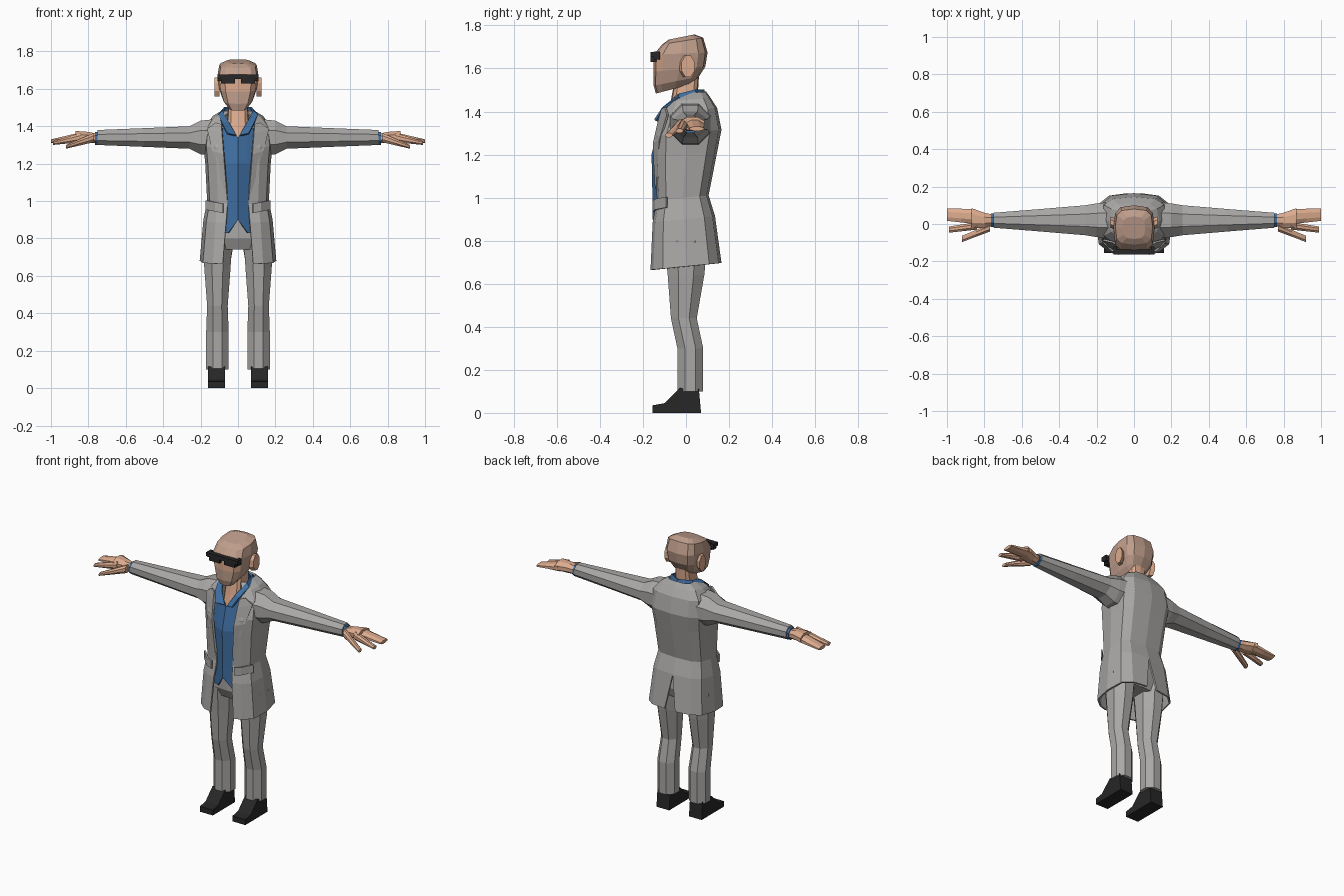
import bpy
import bmesh
from math import sin, cos, pi, copysign

cube = bpy.data.objects.get("Cube")
if cube:
    bpy.data.objects.remove(cube, do_unlink=True)


def material(name, *colour):
    mat = bpy.data.materials.new(name)
    mat.use_nodes = True
    mat.diffuse_color = (*colour, 1)
    shader = mat.node_tree.nodes["Principled BSDF"]
    shader.inputs["Base Color"].default_value = (*colour, 1)
    return mat


suit = material("suit grey", .4, .39, .38)
blue = material("shirt blue", .05, .16, .36)
skin = material("skin", .72, .41, .27)
scalp = material("shaved skin", .52, .34, .26)
black = material("black", .02, .02, .02)


def sheet(name, rows, mat, closed=False, caps=False, thickness=0):
    """Skin a grid of points and mirror it to the other side of the body."""
    bm = bmesh.new()
    grid = [[bm.verts.new(point) for point in row] for row in rows]
    count = len(grid[0])
    for lower, upper in zip(grid, grid[1:]):
        for i in range(count if closed else count - 1):
            following = (i + 1) % count
            bm.faces.new((lower[i], lower[following], upper[following], upper[i]))
    if caps:
        bm.faces.new(grid[0])
        bm.faces.new(grid[-1])
    bmesh.ops.recalc_face_normals(bm, faces=bm.faces)
    mesh = bpy.data.meshes.new(name)
    bm.to_mesh(mesh)
    bm.free()
    mesh.materials.append(mat)
    obj = bpy.data.objects.new(name, mesh)
    bpy.context.collection.objects.link(obj)
    obj.modifiers.new("Mirror", "MIRROR")
    if thickness:
        solidify = obj.modifiers.new("Solidify", "SOLIDIFY")
        solidify.thickness = thickness
        solidify.offset = 0
    return obj


def squared(value):
    """Push a circle coordinate out towards a rounded box."""
    return copysign(abs(value) ** .6, value)


def half_ring(z, width, front, back, slope=0):
    """Half of a body cross-section, from centre front to centre back."""
    middle, radius = (front + back) / 2, (back - front) / 2
    ring = []
    for step in range(7):
        angle = pi * step / 6
        y = middle - radius * squared(cos(angle))
        ring.append((width * squared(sin(angle)), y, z + slope * y))
    return ring


def limb(name, axis, levels, mat, sides=8):
    """Faceted tube; each level is position, centre pair and radius pair."""
    rows = []
    reach = 1 / cos(pi / sides)
    for along, a, b, radius_a, radius_b in levels:
        row = []
        for step in range(sides):
            angle = (step + .5) * 2 * pi / sides
            u = a + radius_a * reach * cos(angle)
            v = b + radius_b * reach * sin(angle)
            row.append((u, v, along) if axis == "z" else (along, u, v))
        rows.append(row)
    return sheet(name, rows, mat, closed=True, caps=True)


def front_edge(z):
    return .055 + .08 * abs(z - 1)


# Jacket, open at the front, with a vent at the back
jacket_rows = []
for z, width, front, back in (
        (.68, .2, -.16, .16), (.9, .18, -.15, .13), (1, .16, -.13, .1),
        (1.2, .17, -.14, .14), (1.3, .18, -.14, .16), (1.4, .17, -.1, .14),
        (1.45, .13, -.07, .11), (1.48, .08, -.04, .09)):
    row = half_ring(z, width, front, back, slope=.1)
    row[0] = (min(front_edge(z), width * .6), *row[0][1:])
    row[-1] = (max(0, .9 - z) / 6, *row[-1][1:])
    jacket_rows.append(row)
sheet("jacket", jacket_rows, suit, thickness=.01)

# Lapels and pocket flaps
lapel_rows = []
for z, y, width in ((1.04, -.14, .01), (1.25, -.15, .06),
                    (1.36, -.125, .08), (1.41, -.11, .03)):
    x = front_edge(z)
    lapel_rows.append([(x, y, z), (x + width, y + width / 2, z + width * .3)])
sheet("lapels", lapel_rows, suit, thickness=.01)
sheet("pocket_flaps",
      [[(x, y, z + x / 5) for x, y in ((.08, -.15), (.12, -.14), (.17, -.09))]
       for z in (.92, .97)], suit, thickness=.01)

# Shirt front with notched tails and an open neck
shirt_rows = []
for z, y, notch in ((.83, -.15, .07), (.96, -.15, 0),
                    (1.2, -.155, 0), (1.39, -.12, -.05)):
    shirt_rows.append([(x, y + x / 2, z if x else z + notch)
                       for x in (0, .05, .1)])
sheet("shirt_front", shirt_rows, blue, thickness=.01)

# Turned-down shirt collar
collar_top = [(0, .08, 1.5), (.07, .04, 1.5), (.08, -.03, 1.48),
              (.05, -.09, 1.42), (.01, -.12, 1.35)]
collar_fold = [(x + i * .012, y * 1.2, z - .05 + i * .015)
               for i, (x, y, z) in enumerate(collar_top)]
sheet("shirt_collar", [collar_top, collar_fold], blue, thickness=.01)

# Trousers
sheet("trouser_seat",
      [half_ring(.74, .12, -.08, .08), half_ring(.8, .15, -.11, .1),
       half_ring(.95, .14, -.11, .08)], suit, caps=True)
limb("trouser_legs", "z",
     [(z, .11, y, width, depth) for z, y, width, depth in (
         (.1, .02, .06, .06), (.3, .02, .06, .06), (.44, -.01, .055, .06),
         (.64, 0, .07, .085), (.8, 0, .08, .1))], suit)

# Shoes
shoe_profile = [(-.155, 0), (-.155, .035), (-.1, .045), (-.03, .115),
                (.06, .11), (.07, 0)]
sheet("shoes", [[(x, y, z) for y, z in shoe_profile] for x in (.07, .16)],
      black, closed=True, caps=True)

# Sleeves and shirt cuffs
limb("sleeves", "x",
     [(x, .02, 1.34, depth, height) for x, depth, height in (
         (.1, .1, .1), (.2, .09, .09), (.26, .08, .06),
         (.5, .06, .05), (.75, .04, .04))], suit)
limb("shirt_cuffs", "x",
     [(x, .02, 1.335, .035, .035) for x in (.73, .765)], blue)

# Hands
limb("palms", "x",
     [(.75, .02, 1.335, .03, .025), (.8, .02, 1.34, .04, .03),
      (.87, .03, 1.345, .055, .03)], skin)
for name, y, spread, tip, width, drop in (
        ("fingers", .04, .01, 1, .04, .02),
        ("index_fingers", -.01, -.02, .99, .02, .03),
        ("thumbs", -.02, -.06, .92, .02, .05)):
    limb(name, "x",
         [(tip - .15 * (1 - t), y + spread * t, 1.34 - drop * t,
           width * (1 - t / 6), .025 - .015 * t) for t in (0, .5, 1)], skin)

# Neck and open chest
sheet("neck",
      [half_ring(1.28, .06, -.11, .05), half_ring(1.4, .06, -.08, .05),
       half_ring(1.56, .05, -.05, .06)], skin, caps=True)

# Head, with bare skin around the eyes
head_rows = [half_ring(z, width, front, back, slope=2 * abs(z - 1.65))
             for z, width, front, back in (
                 (1.52, .05, -.14, .04), (1.55, .08, -.15, .06),
                 (1.6, .1, -.15, .09), (1.67, .11, -.15, .1),
                 (1.73, .1, -.11, .08), (1.75, .06, -.08, .04))]
head = sheet("head", head_rows, scalp, caps=True)
head.data.materials.append(skin)
for face in head.data.polygons:
    if face.normal.y < -.6 and 1.6 < face.center.z < 1.66:
        face.material_index = 1

# Ears
limb("ears", "x", [(.1, 0, 1.61, .03, .05), (.125, .01, 1.61, .03, .05)], skin)

# Dark glasses
for name, inner, outer, y, z, height in (
        ("glasses_bar", 0, .11, -.15, 1.665, .012),
        ("glasses_lenses", .015, .09, -.15, 1.65, .02),
        ("glasses_sides", .09, .11, -.135, 1.66, .018)):
    limb(name, "x", [(x, y, z, .014, height) for x in (inner, outer)],
         black, sides=4)
